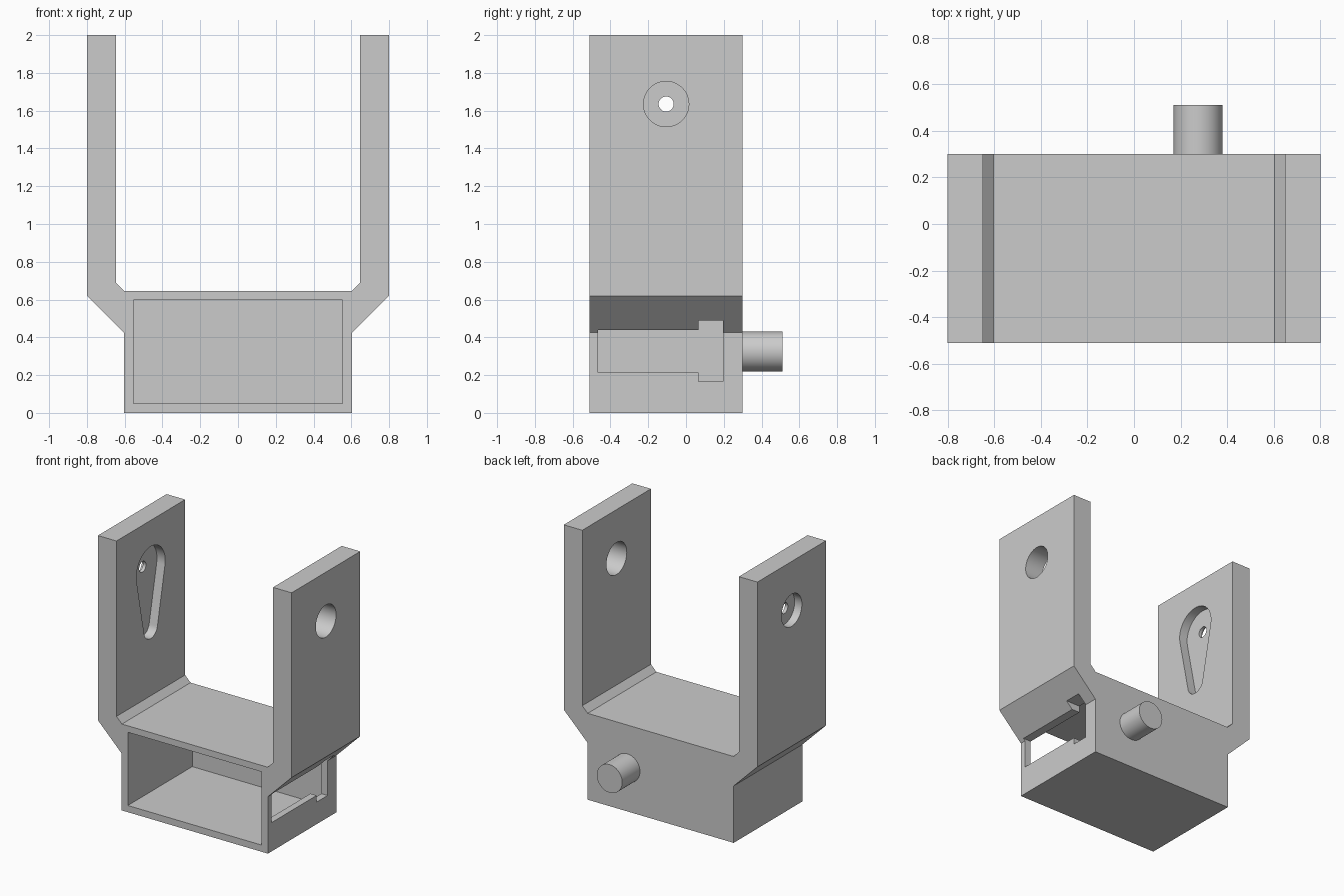
import bpy, bmesh, math
from mathutils import Vector

cube = bpy.data.objects.get("Cube")
if cube:
    bpy.data.objects.remove(cube, do_unlink=True)

grey = bpy.data.materials.new("plain grey")
grey.use_nodes = True
grey.diffuse_color = (0.6, 0.6, 0.6, 1)
grey.node_tree.nodes["Principled BSDF"].inputs["Base Color"].default_value = (0.6, 0.6, 0.6, 1)


def prism(name, outline, axis, start, end):
    """Extrude a 2D outline along x (outline in y, z) or y (outline in x, z)."""
    def place(p, depth):
        return (depth, p[0], p[1]) if axis == "x" else (p[0], depth, p[1])
    bm = bmesh.new()
    face = bm.faces.new([bm.verts.new(place(p, start)) for p in outline])
    out = bmesh.ops.extrude_face_region(bm, geom=[face])
    moved = [v for v in out["geom"] if isinstance(v, bmesh.types.BMVert)]
    step = Vector(place((0, 0), end - start))
    bmesh.ops.translate(bm, verts=moved, vec=step)
    bmesh.ops.recalc_face_normals(bm, faces=bm.faces)
    mesh = bpy.data.meshes.new(name)
    bm.to_mesh(mesh)
    bm.free()
    mesh.materials.append(grey)
    obj = bpy.data.objects.new(name, mesh)
    bpy.context.collection.objects.link(obj)
    return obj


def arc(cx, cz, radius, a0=0.0, a1=2 * math.pi, steps=48):
    """Points along an arc; a full circle leaves out the repeated end point."""
    count = steps if a1 - a0 > 6.28 else steps + 1
    angles = [a0 + (a1 - a0) * i / steps for i in range(count)]
    return [(cx + radius * math.cos(t), cz + radius * math.sin(t)) for t in angles]


def rectangle(x0, x1, z0, z1):
    return [(x0, z0), (x1, z0), (x1, z1), (x0, z1)]


def smooth(obj):
    bpy.ops.object.select_all(action="DESELECT")
    obj.select_set(True)
    bpy.context.view_layer.objects.active = obj
    bpy.ops.object.shade_smooth_by_angle(angle=math.radians(30))


# Fork body: hollow base with two upright arms
front, back = -0.51, 0.30
half = [(0.604, 0), (0.604, 0.425), (0.80, 0.62), (0.80, 2),
        (0.647, 2), (0.647, 0.69), (0.602, 0.645)]
profile = half + [(-x, z) for x, z in reversed(half)]
body = prism("fork_bracket", profile, "y", front, back)

# Arm openings share one pivot axis
py, pz = -0.105, 1.635
big, small, tip_z = 0.17, 0.08, 1.197
lean = math.asin((big - small) / (pz - tip_z))
teardrop = (arc(py, pz, big, -lean, math.pi + lean, 32)
            + arc(py, tip_z, small, math.pi + lean, 2 * math.pi - lean, 20))
slot = [(-0.465, 0.215), (0.065, 0.215), (0.065, 0.165), (0.195, 0.165),
        (0.195, 0.49), (0.065, 0.49), (0.065, 0.44), (-0.465, 0.44)]

cutters = [
    prism("cavity_cutter", rectangle(-0.553, 0.553, 0.05, 0.597), "y", front - 0.1, 0.25),
    prism("slot_cutter", slot, "x", 0.5, 0.9),
    prism("pivot_hole_cutter", arc(py, pz, 0.12), "x", 0.5, 0.9),
    prism("teardrop_cutter", teardrop, "x", -0.715, -0.5),
    prism("recess_cutter", arc(py, pz, 0.12), "x", -0.9, -0.74),
    prism("screw_hole_cutter", arc(py, pz, 0.04, steps=32), "x", -0.95, -0.55),
]
for cutter in cutters:
    cutter.hide_render = True
    mod = body.modifiers.new(cutter.name, "BOOLEAN")
    mod.operation = "DIFFERENCE"
    mod.solver = "EXACT"
    mod.object = cutter

# Bake the cuts, then drop the cutters
bpy.context.view_layer.update()
evaluated = body.evaluated_get(bpy.context.evaluated_depsgraph_get())
cut_mesh = bpy.data.meshes.new_from_object(evaluated)
body.modifiers.clear()
body.data = cut_mesh
for cutter in cutters:
    bpy.data.objects.remove(cutter, do_unlink=True)
smooth(body)

# Round peg on the back wall
peg = prism("back_peg", arc(0.275, 0.325, 0.105), "y", back - 0.02, 0.51)
smooth(peg)
